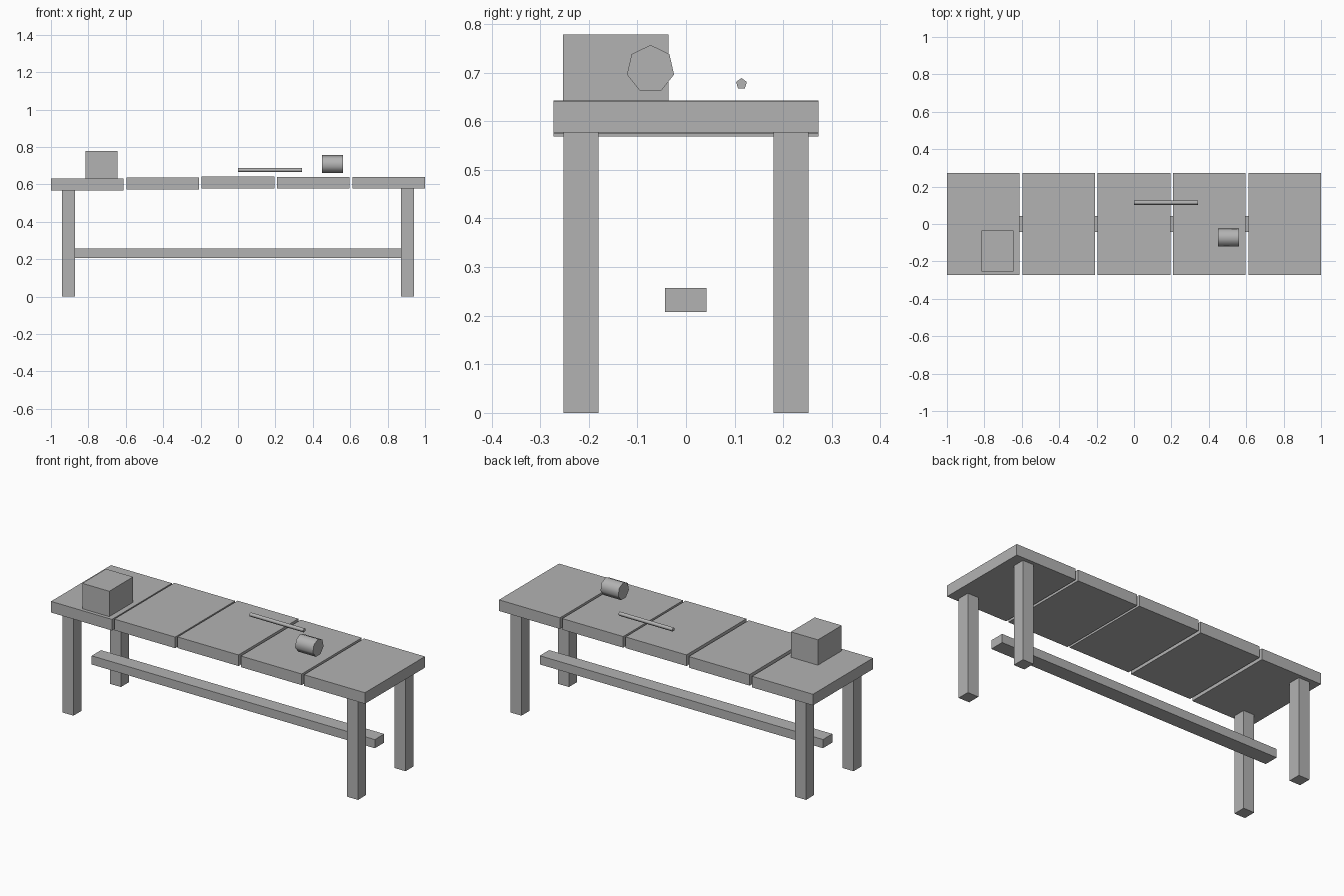
import bpy
from math import pi, radians

if "Cube" in bpy.data.objects:
    bpy.data.objects.remove(bpy.data.objects["Cube"], do_unlink=True)

GREY = (0.45, 0.45, 0.45, 1)
grey = bpy.data.materials.new("plain_grey")
grey.use_nodes = True
grey.diffuse_color = GREY
grey.node_tree.nodes["Principled BSDF"].inputs["Base Color"].default_value = GREY


def finish(name):
    obj = bpy.context.object
    obj.name = obj.data.name = name
    obj.data.materials.append(grey)
    return obj


def box(name, x, y, z):
    """Box from its low and high limits on each axis."""
    limits = (x, y, z)
    bpy.ops.mesh.primitive_cube_add(size=1, location=[(a + b) / 2 for a, b in limits])
    obj = finish(name)
    obj.scale = [b - a for a, b in limits]
    bpy.ops.object.transform_apply(location=False, rotation=False, scale=True)
    return obj


def lying_prism(name, sides, radius, x, y, z):
    """Rounded bar along x, with one corner pointing up."""
    bpy.ops.mesh.primitive_cylinder_add(
        vertices=sides, radius=radius, depth=x[1] - x[0],
        location=(sum(x) / 2, y, z), rotation=(pi / 2, 0, pi / 2))
    obj = finish(name)
    bpy.ops.object.shade_smooth_by_angle(angle=radians(80))
    return obj


# Table top: five slabs at slightly uneven heights
WIDTH, PITCH, THICK = 0.388, 0.403, 0.064
for i, top in enumerate((0.632, 0.638, 0.643, 0.641, 0.641)):
    left = -1 + i * PITCH
    box(f"top_slab_{i + 1}", (left, left + WIDTH), (-0.273, 0.273), (top - THICK, top))

# Legs, let into the slabs
for side, sx in (("right", -1), ("left", 1)):
    for end, sy in (("front", -1), ("back", 1)):
        box(f"{end}_{side}_leg", sorted((sx * 0.872, sx * 0.941)),
            sorted((sy * 0.18, sy * 0.252)), (0, 0.632))

# Low stretcher between the leg pairs
box("stretcher", (-0.902, 0.902), (-0.043, 0.042), (0.207, 0.257))

# Items on the table
box("block", (-0.815, -0.643), (-0.253, -0.036), (0.632, 0.778))
lying_prism("mug", 7, 0.0497, (0.449, 0.562), -0.073, 0.707)
lying_prism("rod", 5, 0.0117, (0, 0.343), 0.114, 0.677)
